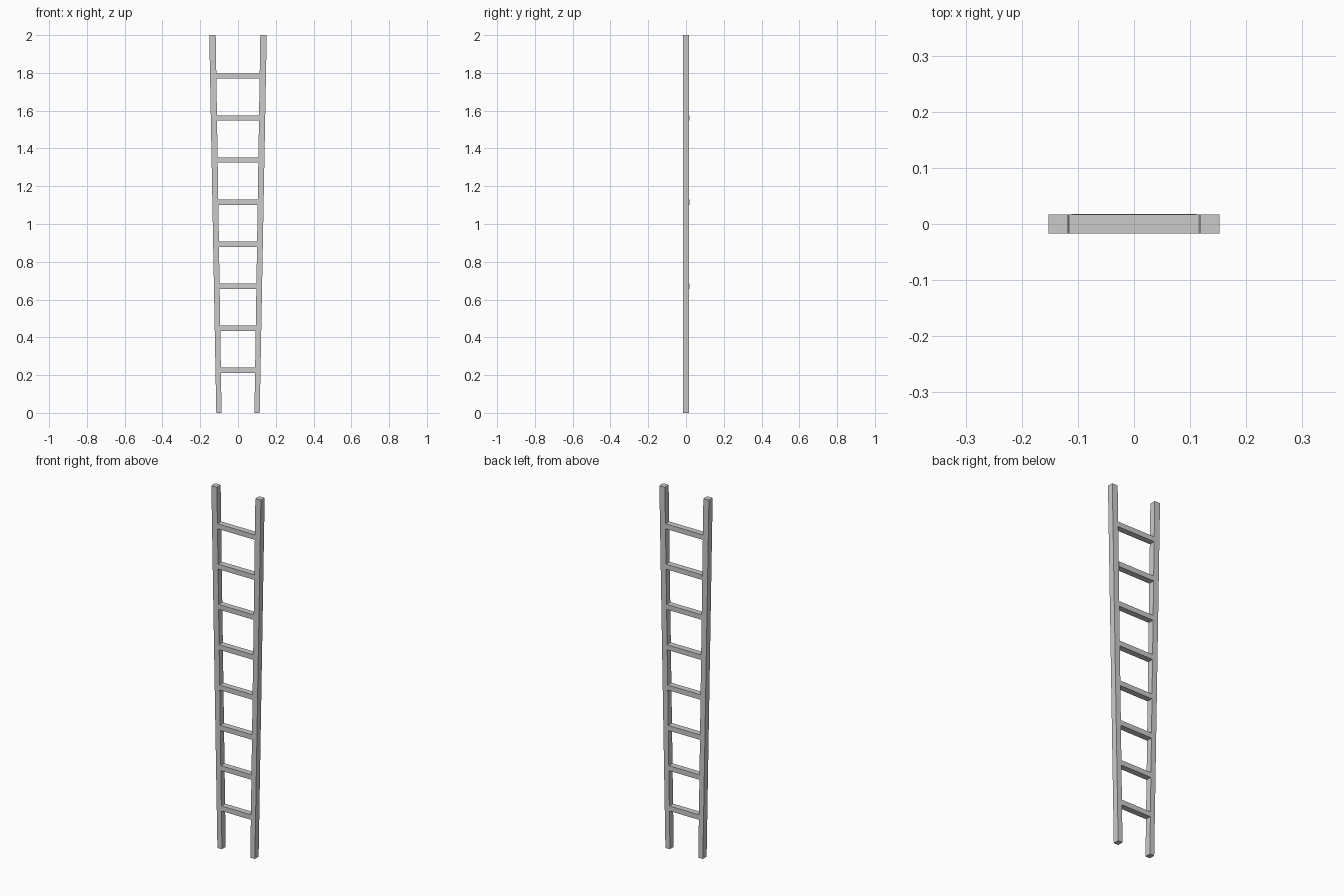
import bpy, bmesh

if "Cube" in bpy.data.objects:
    bpy.data.objects.remove(bpy.data.objects["Cube"], do_unlink=True)

HEIGHT = 2.0
BOTTOM = (0.087, 0.115)   # inner and outer rail edge at the foot
TOP = (0.118, 0.152)      # inner and outer rail edge at the head
DEPTH = 0.0165            # half depth of the rails
RUNGS = 8
FIRST, STEP, THICK = 0.225, 0.2227, 0.028

grey = bpy.data.materials.new("plain grey")
grey.use_nodes = True
colour = (0.6, 0.6, 0.6, 1)
grey.diffuse_color = colour
grey.node_tree.nodes["Principled BSDF"].inputs["Base Color"].default_value = colour


def prism(name, outline, y0, y1):
    """Extrude an x-z outline from y0 to y1."""
    bm = bmesh.new()
    face = bm.faces.new([bm.verts.new((x, y0, z)) for x, z in outline])
    ext = bmesh.ops.extrude_face_region(bm, geom=[face])
    verts = [v for v in ext["geom"] if isinstance(v, bmesh.types.BMVert)]
    bmesh.ops.translate(bm, verts=verts, vec=(0, y1 - y0, 0))
    bmesh.ops.recalc_face_normals(bm, faces=bm.faces)
    mesh = bpy.data.meshes.new(name)
    bm.to_mesh(mesh)
    bm.free()
    mesh.materials.append(grey)
    obj = bpy.data.objects.new(name, mesh)
    bpy.context.collection.objects.link(obj)
    return obj


def inner_edge(z):
    return BOTTOM[0] + (TOP[0] - BOTTOM[0]) * z / HEIGHT


# Tapered side rails that lean outwards
for side, s in (("left", 1), ("right", -1)):
    prism(side + "_rail", [(s * BOTTOM[0], 0), (s * BOTTOM[1], 0),
                           (s * TOP[1], HEIGHT), (s * TOP[0], HEIGHT)], -DEPTH, DEPTH)

# Rungs, ends cut to the slope of the rails
for i in range(RUNGS):
    low = FIRST + i * STEP - THICK / 2
    high = low + THICK
    a, b = inner_edge(low), inner_edge(high)
    # Every other middle rung stands slightly proud at the back
    proud = 0.001 if i in (2, 4, 6) else 0
    prism("rung_%d" % (i + 1), [(-a, low), (a, low), (b, high), (-b, high)],
          -DEPTH, DEPTH + proud)
